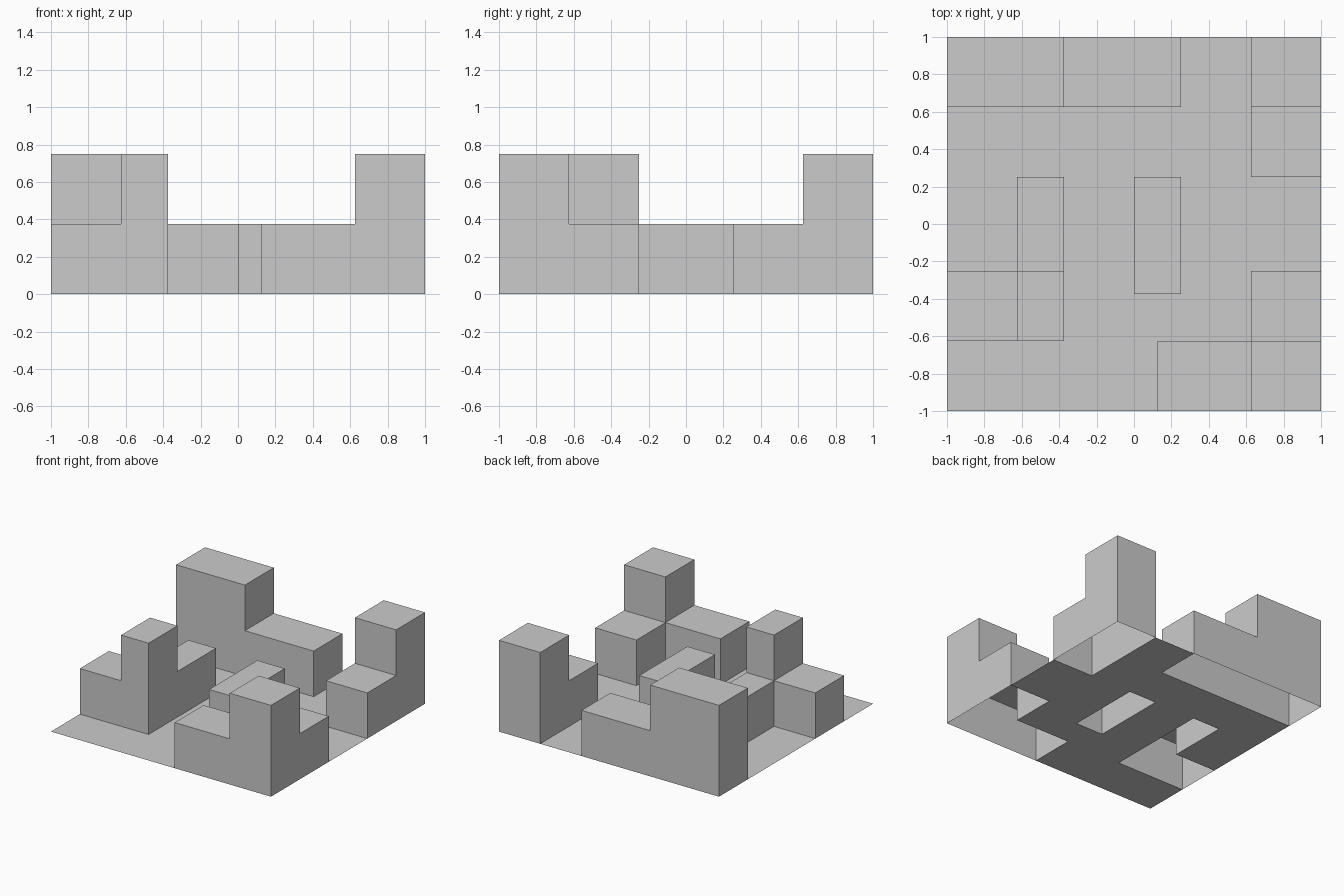
import bpy
import bmesh

if "Cube" in bpy.data.objects:
    bpy.data.objects.remove(bpy.data.objects["Cube"])

N = 16              # lots per side of the city block
CELL = 2.0 / N
STOREY = 0.375

# Each building: footprint wings as (x0, x1, y0, y1, storeys)
BUILDINGS = {
    "back_left_building": [(-1, -0.375, 0.625, 1, 2), (-0.375, 0.25, 0.625, 1, 1)],
    "back_right_building": [(0.625, 1, 0.625, 1, 2), (0.625, 1, 0.25, 0.625, 1)],
    "centre_building": [(0, 0.25, -0.375, 0.25, 1)],
    "left_building": [(-0.625, -0.375, -0.625, -0.25, 2),
                      (-1, -0.625, -0.625, -0.25, 1),
                      (-0.625, -0.375, -0.25, 0.25, 1)],
    "front_right_building": [(0.625, 1, -1, -0.625, 2),
                             (0.125, 0.625, -1, -0.625, 1),
                             (0.625, 1, -0.625, -0.25, 1)],
}


def index(v):
    return round((v + 1) / CELL)


def wing_cells(wings):
    """Map every covered lot to its number of storeys."""
    return {(i, j): h for x0, x1, y0, y1, h in wings
            for i in range(index(x0), index(x1))
            for j in range(index(y0), index(y1))}


def add_quad(bm, points):
    bm.faces.new([bm.verts.new((i * CELL - 1, j * CELL - 1, k * STOREY))
                  for i, j, k in points])


def add_flat(bm, i, j, k):
    add_quad(bm, [(i, j, k), (i + 1, j, k), (i + 1, j + 1, k), (i, j + 1, k)])


def finish(bm, name, simplify):
    bmesh.ops.remove_doubles(bm, verts=bm.verts, dist=1e-4)
    if simplify:
        bmesh.ops.dissolve_limit(bm, angle_limit=0.02, verts=bm.verts, edges=bm.edges)
    mesh = bpy.data.meshes.new(name)
    bm.to_mesh(mesh)
    bm.free()
    bpy.context.collection.objects.link(bpy.data.objects.new(name, mesh))


# Buildings: hollow shells of roofs and outer walls, open underneath
occupied = set()
for name, wings in BUILDINGS.items():
    cells = wing_cells(wings)
    occupied |= set(cells)
    bm = bmesh.new()
    for (i, j), h in cells.items():
        add_flat(bm, i, j, h)
        ring = [(i, j), (i + 1, j), (i + 1, j + 1), (i, j + 1)]
        for side, (di, dj) in enumerate([(0, -1), (1, 0), (0, 1), (-1, 0)]):
            a, b = ring[side], ring[(side + 1) % 4]
            for k in range(cells.get((i + di, j + dj), 0), h):
                add_quad(bm, [(*a, k), (*b, k), (*b, k + 1), (*a, k + 1)])
    finish(bm, name, True)

# Street: flat sheet with openings under the buildings
bm = bmesh.new()
for i in range(N):
    for j in range(N):
        if (i, j) not in occupied:
            add_flat(bm, i, j, 0)
finish(bm, "street", False)
